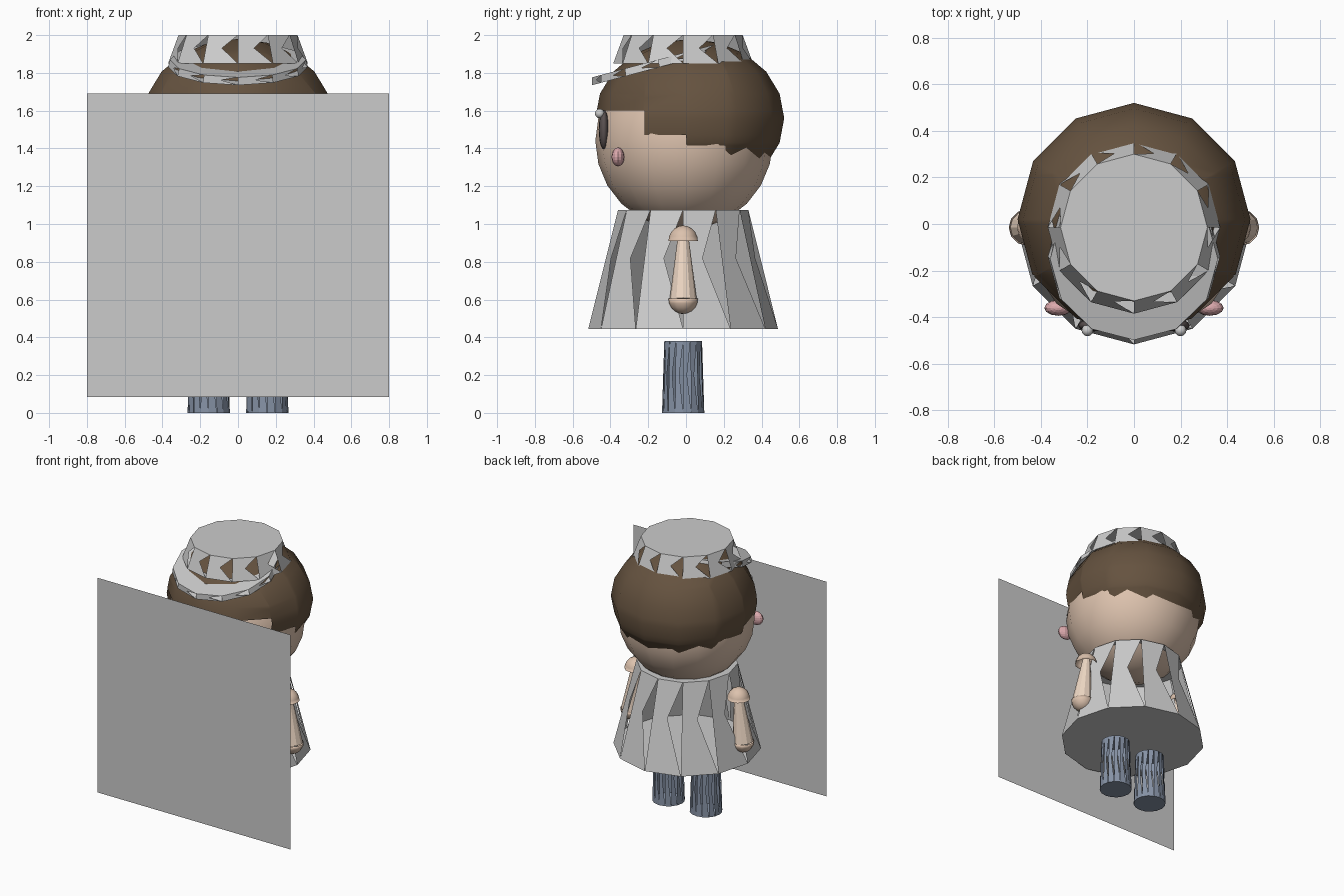
import bpy, bmesh
from math import sin, cos, pi, radians
from mathutils import Matrix, Vector

if "Cube" in bpy.data.objects:
    bpy.data.objects.remove(bpy.data.objects["Cube"])

CY = -0.015  # body axis is slightly forward of the origin


def material(name, rgb):
    m = bpy.data.materials.new(name)
    m.diffuse_color = (*rgb, 1)
    m.use_nodes = True
    m.node_tree.nodes["Principled BSDF"].inputs["Base Color"].default_value = m.diffuse_color
    return m


SKIN = material("skin", (0.72, 0.54, 0.42))
HAND = material("light_skin", (0.85, 0.68, 0.55))
HAIR = material("dark_brown", (0.13, 0.085, 0.05))
BLUSH = material("blush", (0.72, 0.40, 0.42))
NAVY = material("navy", (0.24, 0.29, 0.38))
EYE = material("eye_dark", (0.10, 0.08, 0.08))


def add(name, bm, mat=None, smooth=False):
    for f in bm.faces:
        f.smooth = smooth
    me = bpy.data.meshes.new(name)
    bm.to_mesh(me)
    bm.free()
    ob = bpy.data.objects.new(name, me)
    bpy.context.collection.objects.link(ob)
    if mat:
        me.materials.append(mat)
    return ob


def ellipsoid(loc, size, seg=12, rings=10):
    bm = bmesh.new()
    bmesh.ops.create_uvsphere(bm, u_segments=seg, v_segments=rings, radius=1)
    bmesh.ops.transform(bm, verts=bm.verts,
                        matrix=Matrix.Translation(loc) @ Matrix.Diagonal((*size, 1)))
    return bm


def folded_tube(r0, r1, z0, z1, x=0, y=CY, n=12, caps=(True, True)):
    """Capped cone whose side panels are crossed, leaving a notch in each panel."""
    bm = bmesh.new()
    def ring(r, z):
        return [bm.verts.new((x + r * sin(2 * pi * i / n), y - r * cos(2 * pi * i / n), z))
                for i in range(n)]
    b, t = ring(r0, z0), ring(r1, z1)
    for i in range(n):
        j = (i + 1) % n
        bm.faces.new((b[i], b[j], t[i]))
        bm.faces.new((b[i], t[i], t[j]))
    if caps[0]:
        bm.faces.new(b[::-1])
    if caps[1]:
        bm.faces.new(t)
    return bm


# Head
add("head", ellipsoid((0, -0.01, 1.44), (0.47, 0.47, 0.47), 16, 12), SKIN, True)

# Hair shell with a stepped hem, lower towards the back
STEPS = [(-0.22, 1.60), (0.0, 1.47), (0.21, 1.415), (9, 1.345)]
bm = ellipsoid((0, 0.02, 1.56), (0.50, 0.50, 0.42))
for y, z in STEPS:
    for co, no in (((0, y, 0), (0, 1, 0)), ((0, 0, z), (0, 0, 1))):
        bmesh.ops.bisect_plane(bm, geom=bm.verts[:] + bm.edges[:] + bm.faces[:],
                               plane_co=co, plane_no=no)
low = []
for f in bm.faces:
    c = f.calc_center_median()
    if c.z < next(z for y, z in STEPS if c.y < y):
        low.append(f)
bmesh.ops.delete(bm, geom=low, context='FACES')
add("hair", bm, HAIR, True)

# Hat crown and tilted brim
add("hat_crown", folded_tube(0.37, 0.315, 1.85, 2.0))
bm = folded_tube(0.37, 0.36, -0.02, 0.02, y=0)
bmesh.ops.transform(bm, verts=bm.verts, matrix=Matrix.Translation((0, -0.145, 1.85))
                    @ Matrix.Rotation(radians(15), 4, 'X'))
add("hat_brim", bm)

# Robe
add("robe", folded_tube(0.502, 0.345, 0.445, 1.075))

# Flat card standing in front
bm = bmesh.new()
bm.faces.new([bm.verts.new(p) for p in ((-0.8, -0.52, 0.085), (0.8, -0.52, 0.085),
                                        (0.8, -0.52, 1.69), (-0.8, -0.52, 1.69))])
add("front_card", bm)

# Paired parts
for s, side in ((-1, "left"), (1, "right")):
    add(side + "_leg", folded_tube(0.112, 0.10, 0, 0.38, x=s * 0.155, n=16), NAVY)
    add(side + "_eye", ellipsoid((s * 0.18, -0.435, 1.50), (0.06, 0.027, 0.105)), EYE, True)
    add(side + "_eye_glint", ellipsoid((s * 0.20, -0.457, 1.585), (0.025, 0.025, 0.025)), None, True)
    add(side + "_cheek", ellipsoid((s * 0.325, -0.36, 1.355), (0.06, 0.034, 0.05)), BLUSH)

    # Arm: cone widening to a rounded hand, with a dome at the shoulder
    top, hand = Vector((s * 0.42, CY, 0.96)), Vector((s * 0.46, CY, 0.60))
    bm = bmesh.new()
    bmesh.ops.create_cone(bm, cap_ends=True, segments=12, radius1=0.072, radius2=0.025,
                          depth=(top - hand).length)
    rot = (top - hand).to_track_quat('Z', 'Y').to_matrix().to_4x4()
    bmesh.ops.transform(bm, verts=bm.verts,
                        matrix=Matrix.Translation((top + hand) / 2) @ rot)
    add(side + "_arm", bm, HAND)
    for part, z, x, up, mat in (("shoulder", 0.91, 0.425, 1, SKIN), ("hand", 0.605, 0.46, -1, SKIN)):
        bm = ellipsoid((s * x, CY, z), (0.078, 0.078, 0.082))
        bmesh.ops.bisect_plane(bm, geom=bm.verts[:] + bm.edges[:] + bm.faces[:],
                               plane_co=(0, 0, z), plane_no=(0, 0, up), clear_inner=True)
        add(side + "_" + part, bm, mat, True)
